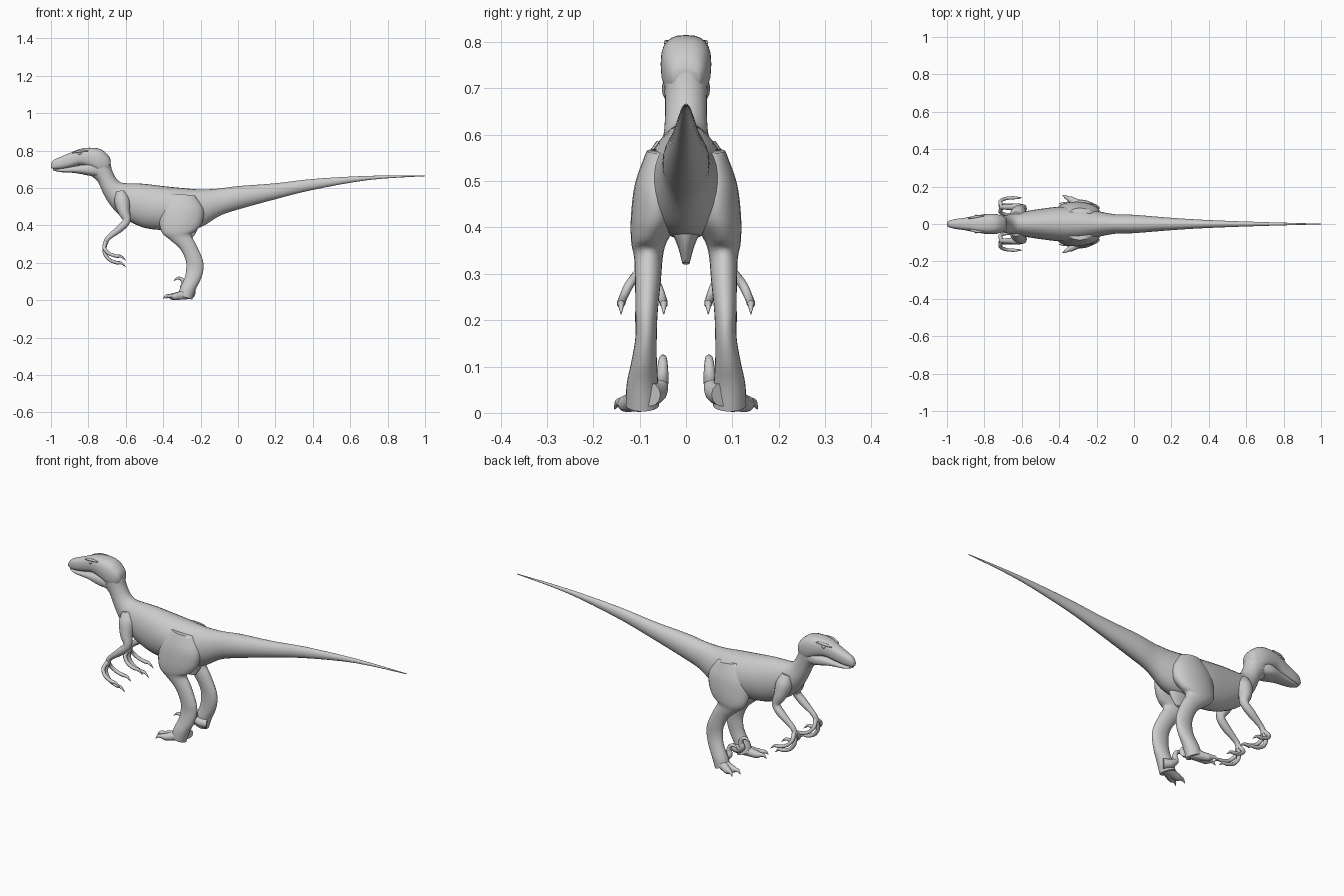
import bpy
import bmesh
import math
from mathutils import Vector

default_cube = bpy.data.objects.get("Cube")
if default_cube:
    bpy.data.objects.remove(default_cube, do_unlink=True)


def resample(stations, steps=4):
    """Smooth the stations with a Catmull-Rom spline."""
    points = [Vector(s) for s in stations]
    result = []
    for i in range(len(points) - 1):
        before = points[max(i - 1, 0)]
        start, end = points[i], points[i + 1]
        after = points[min(i + 2, len(points) - 1)]
        for k in range(steps):
            t = k / steps
            result.append((start * 2 + (end - before) * t
                           + (before * 2 - start * 5 + end * 4 - after) * t ** 2
                           + (start * 3 - before - end * 3 + after) * t ** 3) / 2)
    result.append(points[-1])
    return result


def skin(name, rings, sides, power=2):
    """Join (centre, up, side) rings into a closed smooth mesh."""
    bm = bmesh.new()
    loops = []
    for centre, up, side in rings:
        loop = []
        for k in range(sides):
            angle = math.tau * k / sides
            c, s = math.cos(angle), math.sin(angle)
            c = math.copysign(abs(c) ** (2 / power), c)
            s = math.copysign(abs(s) ** (2 / power), s)
            loop.append(bm.verts.new(centre + up * c + side * s))
        loops.append(loop)
    for a, b in zip(loops, loops[1:]):
        for k in range(sides):
            n = (k + 1) % sides
            bm.faces.new((a[k], a[n], b[n], b[k]))
    bm.faces.new(loops[0])
    bm.faces.new(loops[-1])
    bmesh.ops.recalc_face_normals(bm, faces=bm.faces)
    mesh = bpy.data.meshes.new(name)
    bm.to_mesh(mesh)
    bm.free()
    obj = bpy.data.objects.new(name, mesh)
    bpy.context.collection.objects.link(obj)
    shade(obj)
    return obj


def shade(obj):
    bpy.ops.object.select_all(action='DESELECT')
    obj.select_set(True)
    bpy.context.view_layer.objects.active = obj
    bpy.ops.object.shade_smooth_by_angle(angle=math.radians(60))


def loft(name, stations, sides=24, power=2, mirror=1):
    """Stations: upper x, z, lower x, z, half width, sideways offset."""
    rings = []
    for ux, uz, lx, lz, width, offset in resample(stations):
        upper = Vector((ux, offset * mirror, uz))
        lower = Vector((lx, offset * mirror, lz))
        rings.append(((upper + lower) / 2, (upper - lower) / 2, Vector((0, width, 0))))
    return skin(name, rings, sides, power)


def tube(name, stations, sides=12, mirror=1):
    """Stations: x, y, z, radius."""
    path = resample(stations)
    centres = [Vector((p[0], p[1] * mirror, p[2])) for p in path]
    rings = []
    for i, centre in enumerate(centres):
        tangent = (centres[min(i + 1, len(path) - 1)] - centres[max(i - 1, 0)]).normalized()
        side = Vector((0, 1, 0))
        side = (side - tangent * side.dot(tangent)).normalized()
        radius = max(path[i][3], .001)
        rings.append((centre, side.cross(tangent) * radius, side * radius))
    return skin(name, rings, sides)


def central(rows):
    return [row + (0,) for row in rows]


# Neck, torso and tail in one sweep
loft("body", central([
    (-.73, .8, -.8, .69, .04),
    (-.69, .77, -.785, .665, .047),
    (-.675, .7, -.75, .635, .045),
    (-.65, .65, -.72, .57, .047),
    (-.62, .628, -.68, .505, .055),
    (-.57, .625, -.62, .445, .066),
    (-.5, .622, -.51, .39, .08),
    (-.4, .61, -.4, .375, .092),
    (-.3, .6, -.3, .375, .09),
    (-.2, .592, -.2, .39, .07),
    (-.1, .597, -.1, .45, .052),
    (0, .61, 0, .485, .049),
    (.2, .625, .2, .54, .033),
    (.4, .648, .4, .59, .021),
    (.7, .665, .7, .643, .01),
    (1, .667, 1, .663, .002),
]), sides=28)

# Head: boxy skull over a separate jaw, leaving a mouth groove
loft("skull", central([
    (-1, .73, -1, .707, .01),
    (-.985, .75, -.985, .702, .019),
    (-.95, .766, -.95, .702, .027),
    (-.9, .787, -.9, .71, .034),
    (-.84, .81, -.84, .722, .046),
    (-.78, .815, -.78, .7, .054),
    (-.73, .805, -.745, .68, .053),
    (-.69, .77, -.715, .68, .043),
    (-.68, .74, -.69, .7, .03),
]), power=2.6)
loft("lower_jaw", central([
    (-.99, .703, -.99, .695, .01),
    (-.95, .703, -.95, .685, .024),
    (-.87, .717, -.87, .68, .037),
    (-.8, .732, -.8, .667, .052),
    (-.75, .73, -.75, .66, .045),
]), power=2.6)

# Pelvic keel between the thighs
loft("pelvic_keel", central([
    (-.36, .43, -.2, .43, .05),
    (-.33, .36, -.22, .37, .02),
    (-.3, .32, -.25, .325, .008),
]), sides=16)

for label, side in (("left", -1), ("right", 1)):
    # Eye and brow
    bpy.ops.mesh.primitive_uv_sphere_add(segments=16, ring_count=8, radius=.01,
                                         location=(-.845, side * .04, .784))
    eye = bpy.context.object
    eye.name = label + "_eye"
    eye.scale.z = .7
    shade(eye)
    tube(label + "_brow", [(-.885, .03, .788, .003), (-.845, .039, .797, .007),
                           (-.8, .045, .8, .003)], mirror=side)

    # Thigh, shin and upright foot
    loft(label + "_leg", [
        (-.35, .57, -.23, .56, .03, .055),
        (-.405, .5, -.185, .49, .05, .06),
        (-.42, .42, -.19, .42, .052, .067),
        (-.405, .36, -.22, .375, .038, .08),
        (-.36, .32, -.25, .35, .031, .081),
        (-.31, .275, -.225, .3, .028, .082),
        (-.28, .215, -.19, .22, .024, .085),
        (-.277, .165, -.185, .165, .023, .086),
        (-.285, .12, -.2, .11, .027, .09),
        (-.31, .065, -.225, .06, .034, .094),
        (-.32, .03, -.245, .003, .036, .094),
    ], mirror=side)

    # Ground toes with claws
    for toe, spread, reach in (("middle", .018, .13), ("outer", .062, .112)):
        tube(f"{label}_{toe}_toe", [
            (-.27 - reach * along, .092 + spread * along, height, radius)
            for along, height, radius in (
                (0, .035, .03), (.4, .023, .021), (.62, .02, .018),
                (.74, .022, .012), (.88, .022, .008), (1, .008, .001))
        ], mirror=side)

    # Raised sickle toe on the inner side
    tube(label + "_sickle_toe", [
        (-.24, .078, .04, .026), (-.27, .062, .045, .022),
        (-.295, .054, .064, .016), (-.29, .051, .085, .013),
        (-.298, .05, .11, .01), (-.322, .05, .118, .007),
        (-.345, .052, .102, .001)], mirror=side)

    # Arm from shoulder to palm
    tube(label + "_arm", [
        (-.63, .04, .58, .025), (-.62, .052, .53, .042),
        (-.61, .073, .475, .032), (-.595, .085, .425, .021),
        (-.63, .09, .385, .02), (-.68, .09, .345, .014),
        (-.7, .09, .325, .013), (-.71, .09, .3, .013)], sides=16, mirror=side)

    # Three hooked fingers
    for finger, spread, drop in (("outer", .05, 0), ("middle", .012, .035), ("inner", -.042, 0)):
        tube(f"{label}_{finger}_finger", [
            (x, .09 + spread * along, z - drop * along, radius)
            for x, along, z, radius in (
                (-.705, 0, .315, .011), (-.715, .6, .28, .01),
                (-.69, .9, .25, .009), (-.65, 1, .236, .009),
                (-.625, 1, .234, .007), (-.6, 1, .213, .001))
        ], sides=10, mirror=side)
